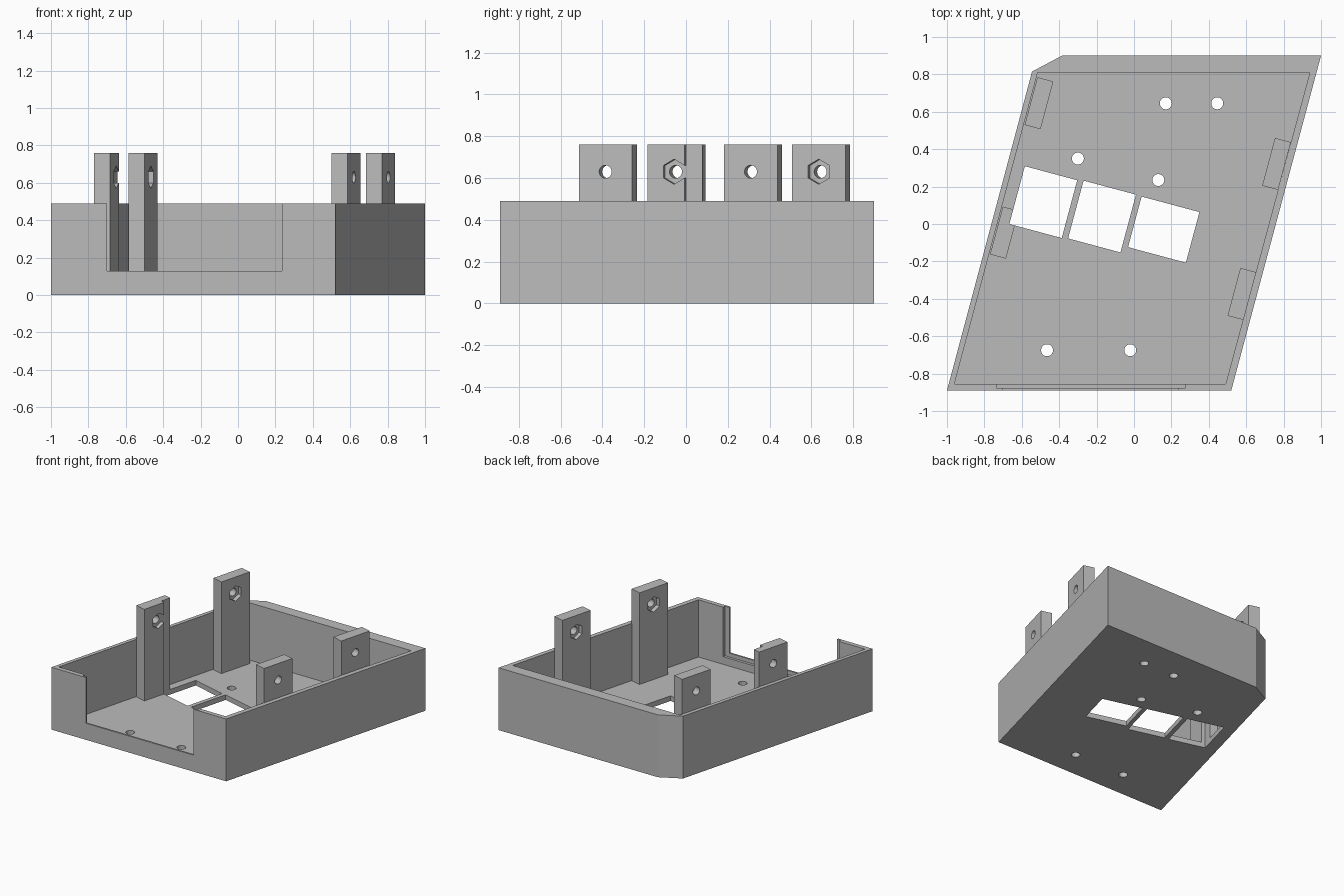
import bpy, bmesh, math
from mathutils import Matrix

default = bpy.data.objects.get("Cube")
if default:
    bpy.data.objects.remove(default, do_unlink=True)

grey = bpy.data.materials.new("plain grey")
grey.use_nodes = True
colour = (0.5, 0.5, 0.5, 1)
grey.diffuse_color = colour
grey.node_tree.nodes["Principled BSDF"].inputs["Base Color"].default_value = colour

LEAN = math.radians(-15)
FLOOR, RIM, TOP = 0.04, 0.49, 0.76


def prism(name, points, low, high, matrix=Matrix()):
    """Extrude a flat outline from low to high, then place it."""
    bm = bmesh.new()
    base = bm.faces.new([bm.verts.new((x, y, low)) for x, y in points])
    top = bmesh.ops.extrude_face_region(bm, geom=[base])["geom"]
    moved = [v for v in top if isinstance(v, bmesh.types.BMVert)]
    bmesh.ops.translate(bm, verts=moved, vec=(0, 0, high - low))
    bmesh.ops.recalc_face_normals(bm, faces=bm.faces)
    bm.transform(matrix)
    mesh = bpy.data.meshes.new(name)
    bm.to_mesh(mesh)
    bm.free()
    mesh.materials.append(grey)
    obj = bpy.data.objects.new(name, mesh)
    bpy.context.collection.objects.link(obj)
    return obj


def rect(x0, x1, y0, y1):
    return [(x0, y0), (x1, y0), (x1, y1), (x0, y1)]


def ring(radius, sides):
    return [(radius * math.cos(i * math.tau / sides),
             radius * math.sin(i * math.tau / sides)) for i in range(sides)]


def placed(x, y, z=0):
    return Matrix.Translation((x, y, z)) @ Matrix.Rotation(LEAN, 4, "Z")


def cut(target, cutter):
    """Subtract a cutter and discard it."""
    mod = target.modifiers.new("cut", "BOOLEAN")
    mod.operation = "DIFFERENCE"
    mod.solver = "EXACT"
    mod.object = cutter
    bpy.context.view_layer.objects.active = target
    bpy.ops.object.modifier_apply(modifier=mod.name)
    bpy.data.objects.remove(cutter, do_unlink=True)


# Slanted tray with a clipped back corner
tray = prism("tray", [(-1, -0.89), (0.52, -0.89), (1, 0.9), (-0.385, 0.9), (-0.545, 0.815)], 0, RIM)
cut(tray, prism("cavity", [(-0.96, -0.855), (0.49, -0.855), (0.94, 0.81), (-0.515, 0.81)], FLOOR, 1))

# Front opening with a wider panel groove behind it
cut(tray, prism("opening", rect(-0.7, 0.235, -1, -0.8), 0.13, 1))
cut(tray, prism("panel_groove", rect(-0.735, 0.275, -0.876, -0.8), 0.1, 1))

# Three floor windows
windows = [(-0.485, 0.117, 0.145, 0.16), (-0.171, 0.04, 0.145, 0.16), (0.159, -0.03, 0.16, 0.14)]


def window(x, y, w, d):
    return prism("window", rect(-w, w, -d, d), -1, 1, placed(x, y))


for spec in windows:
    cut(tray, window(*spec))

# Floor screw holes
for x, y in [(0.17, 0.645), (0.445, 0.645), (-0.3, 0.35), (0.13, 0.235), (-0.465, -0.675), (-0.02, -0.675)]:
    cut(tray, prism("screw_hole", ring(0.032, 32), -1, 1, Matrix.Translation((x, y, 0))))

# Mounting posts, each with a bolt hole and a hexagonal nut pocket inside
posts = [("right_front_post", -0.693, -0.046, 1), ("right_back_post", -0.508, 0.646, 1),
         ("left_back_post", 0.762, 0.321, -1), ("left_front_post", 0.577, -0.374, -1)]
for name, x, y, inward in posts:
    post = prism(name, rect(-0.044, 0.044, -0.132, 0.132), FLOOR - 0.01, TOP, placed(x, y))
    across = placed(x, y, 0.63) @ Matrix.Rotation(math.pi / 2, 4, "Y")
    cut(post, prism("bolt_hole", ring(0.031, 32), -0.1, 0.1, across))
    low, high = sorted((inward * 0.012, inward * 0.1))
    cut(post, prism("nut_pocket", ring(0.06, 6), low, high, across))
    if name == "right_front_post":
        cut(post, window(*windows[0]))
